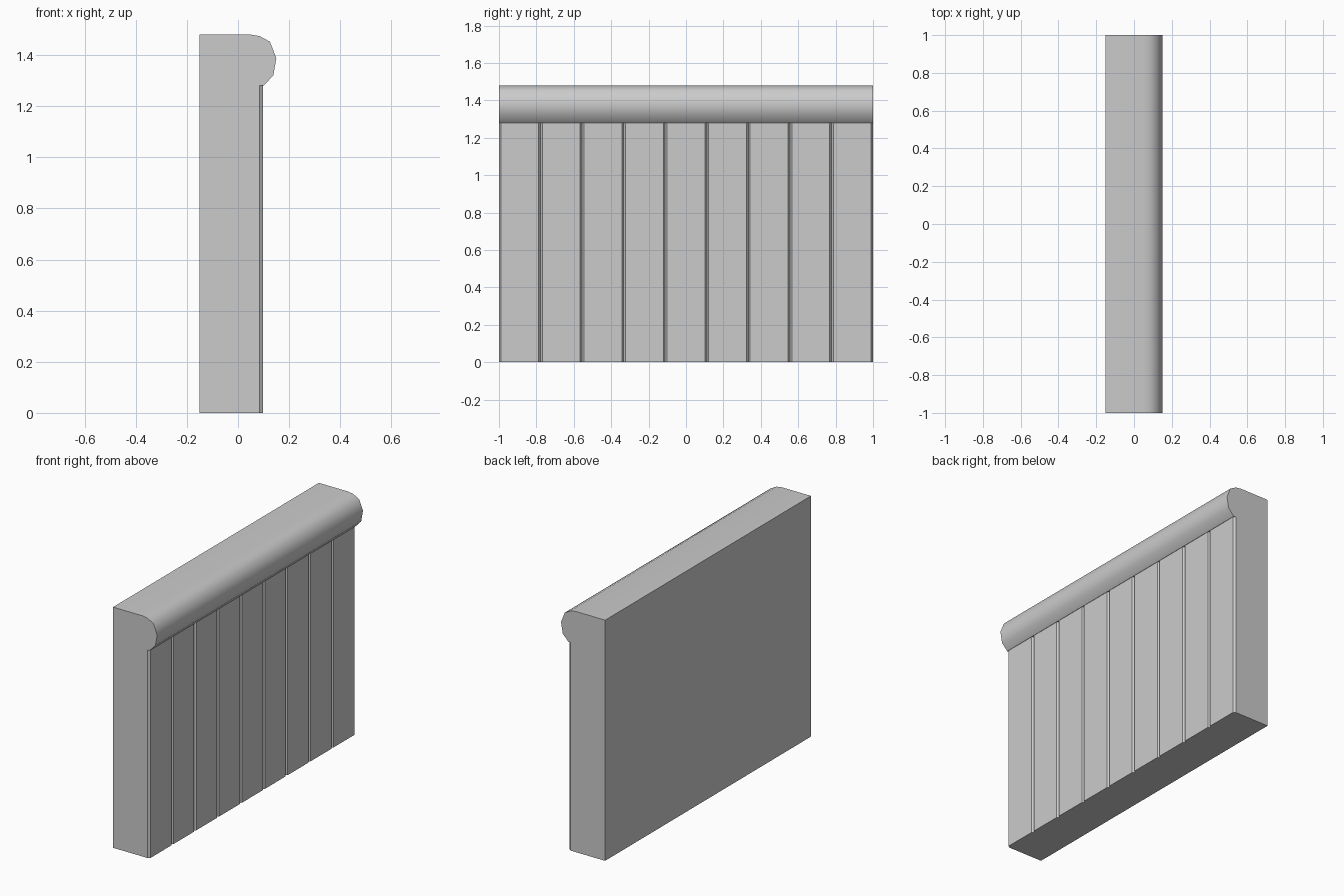
import bpy, bmesh

if "Cube" in bpy.data.objects:
    bpy.data.objects.remove(bpy.data.objects["Cube"])

def prism(name, outline, axis, start, end):
    """Extrude a closed 2D outline along 'y' (x,z points) or 'z' (x,y points)."""
    def place(a, b, t):
        return (a, t, b) if axis == 'y' else (a, b, t)
    bm = bmesh.new()
    face = bm.faces.new([bm.verts.new(place(a, b, start)) for a, b in outline])
    ext = bmesh.ops.extrude_face_region(bm, geom=[face])
    d = end - start
    verts = [g for g in ext['geom'] if isinstance(g, bmesh.types.BMVert)]
    bmesh.ops.translate(bm, verts=verts, vec=place(0, 0, d))
    bmesh.ops.recalc_face_normals(bm, faces=bm.faces)
    mesh = bpy.data.meshes.new(name)
    bm.to_mesh(mesh)
    bm.free()
    obj = bpy.data.objects.new(name, mesh)
    bpy.context.collection.objects.link(obj)
    return obj

BACK, FRONT, GROOVE = -0.15, 0.098, 0.085
CAP_Z, TOP, PLANKS, HALF = 1.28, 1.48, 9, 0.01

# Planked panel: flat back, V grooves between planks and chamfered ends
outline = [(BACK, 1), (BACK, -1), (GROOVE, -1)]
step = 2 / PLANKS
for i in range(PLANKS):
    y0, y1 = -1 + i * step, -1 + (i + 1) * step
    outline += [(FRONT, y0 + HALF), (FRONT, y1 - HALF), (GROOVE, y1)]
prism("plank_panel", outline, 'z', 0, CAP_Z)

# Top rail with a rounded nose overhanging the planks
rail = prism("top_rail", [
    (BACK, CAP_Z), (0.10, CAP_Z), (0.138, 1.32), (0.15, 1.388),
    (0.125, 1.452), (0.085, 1.474), (0.05, TOP), (BACK, TOP)], 'y', -1, 1)

# Smooth the nose, keep the flat ends crisp
bpy.context.view_layer.objects.active = rail
rail.select_set(True)
bpy.ops.object.shade_smooth_by_angle(angle=0.75)
